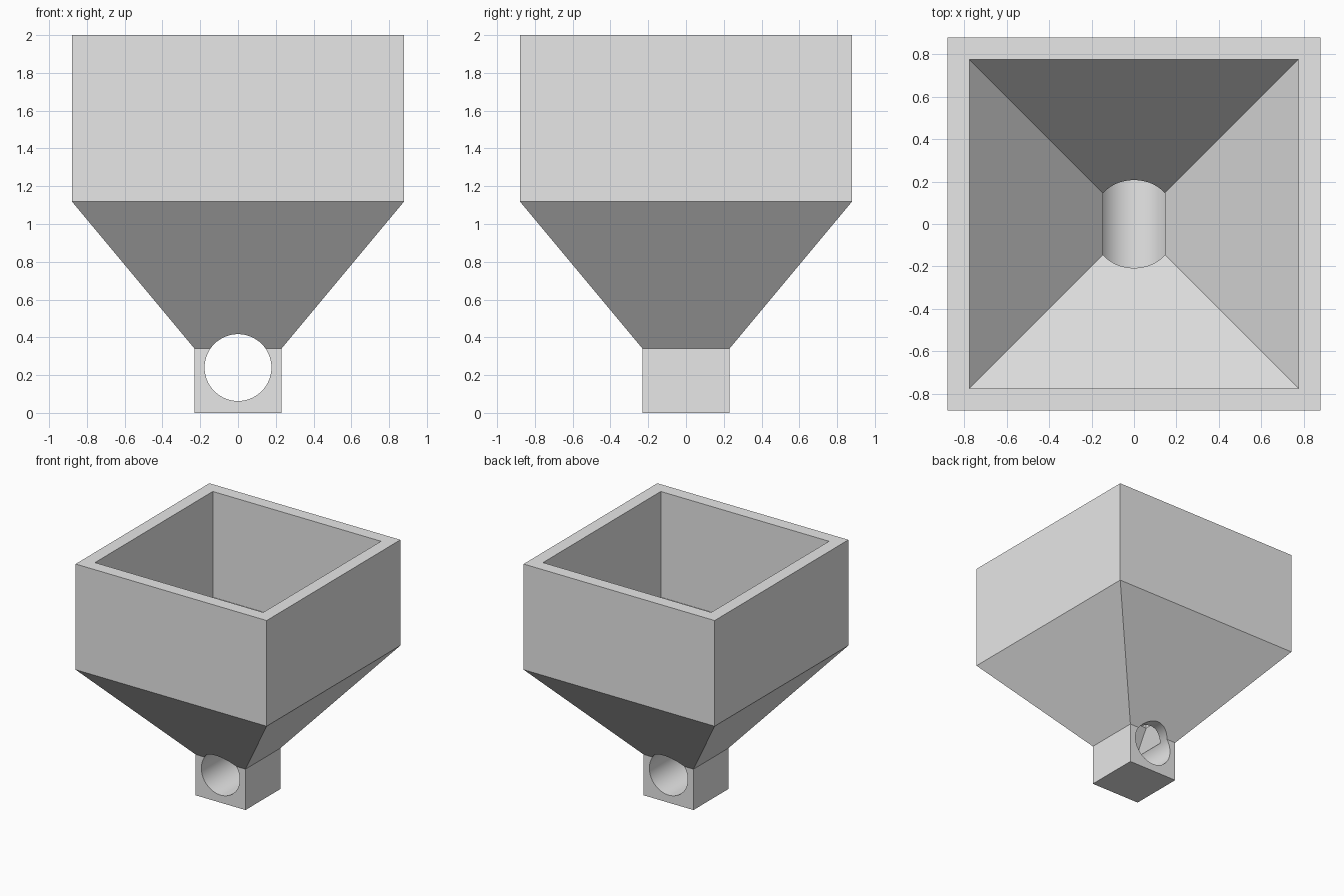
import bpy
import bmesh
import math
from mathutils import Matrix

cube = bpy.data.objects.get("Cube")
if cube:
    bpy.data.objects.remove(cube, do_unlink=True)

grey = bpy.data.materials.new("light_grey")
grey.use_nodes = True
colour = (0.8, 0.8, 0.8, 1)
grey.diffuse_color = colour
grey.node_tree.nodes["Principled BSDF"].inputs["Base Color"].default_value = colour


def finish(name, bm):
    bmesh.ops.recalc_face_normals(bm, faces=bm.faces)
    mesh = bpy.data.meshes.new(name)
    bm.to_mesh(mesh)
    bm.free()
    mesh.materials.append(grey)
    obj = bpy.data.objects.new(name, mesh)
    bpy.context.collection.objects.link(obj)
    return obj


def square_loft(name, levels):
    """Closed solid through square sections given as (half width, height)."""
    bm = bmesh.new()
    rings = [[bm.verts.new((h * sx, h * sy, z))
              for sx, sy in ((-1, -1), (1, -1), (1, 1), (-1, 1))]
             for h, z in levels]
    for low, high in zip(rings, rings[1:]):
        for i in range(4):
            j = (i + 1) % 4
            bm.faces.new((low[i], low[j], high[j], high[i]))
    bm.faces.new(rings[0])
    bm.faces.new(rings[-1])
    return finish(name, bm)


# Outer body: spout block, sloping funnel, square bin
hopper = square_loft("hopper", [(0.23, 0), (0.23, 0.34), (0.88, 1.12), (0.88, 2)])

# Inner cavity, running down into the bore
cavity = square_loft("cavity_cutter", [(0.064, 0.24), (0.775, 1.12), (0.775, 2.1)])

# Round bore through the spout, front to back
bm = bmesh.new()
bmesh.ops.create_cone(bm, cap_ends=True, segments=64, radius1=0.177, radius2=0.177,
                      depth=1, matrix=Matrix.Translation((0, 0, 0.24))
                      @ Matrix.Rotation(math.pi / 2, 4, "X"))
bore = finish("bore_cutter", bm)

# Cut the hollow shapes out of the body
bpy.ops.object.select_all(action="DESELECT")
bpy.context.view_layer.objects.active = hopper
hopper.select_set(True)
for cutter in (cavity, bore):
    cut = hopper.modifiers.new(cutter.name, "BOOLEAN")
    cut.operation = "DIFFERENCE"
    cut.solver = "EXACT"
    cut.object = cutter
    bpy.ops.object.modifier_apply(modifier=cut.name)
    bpy.data.objects.remove(cutter, do_unlink=True)

bpy.ops.object.shade_smooth_by_angle(angle=math.radians(25))
